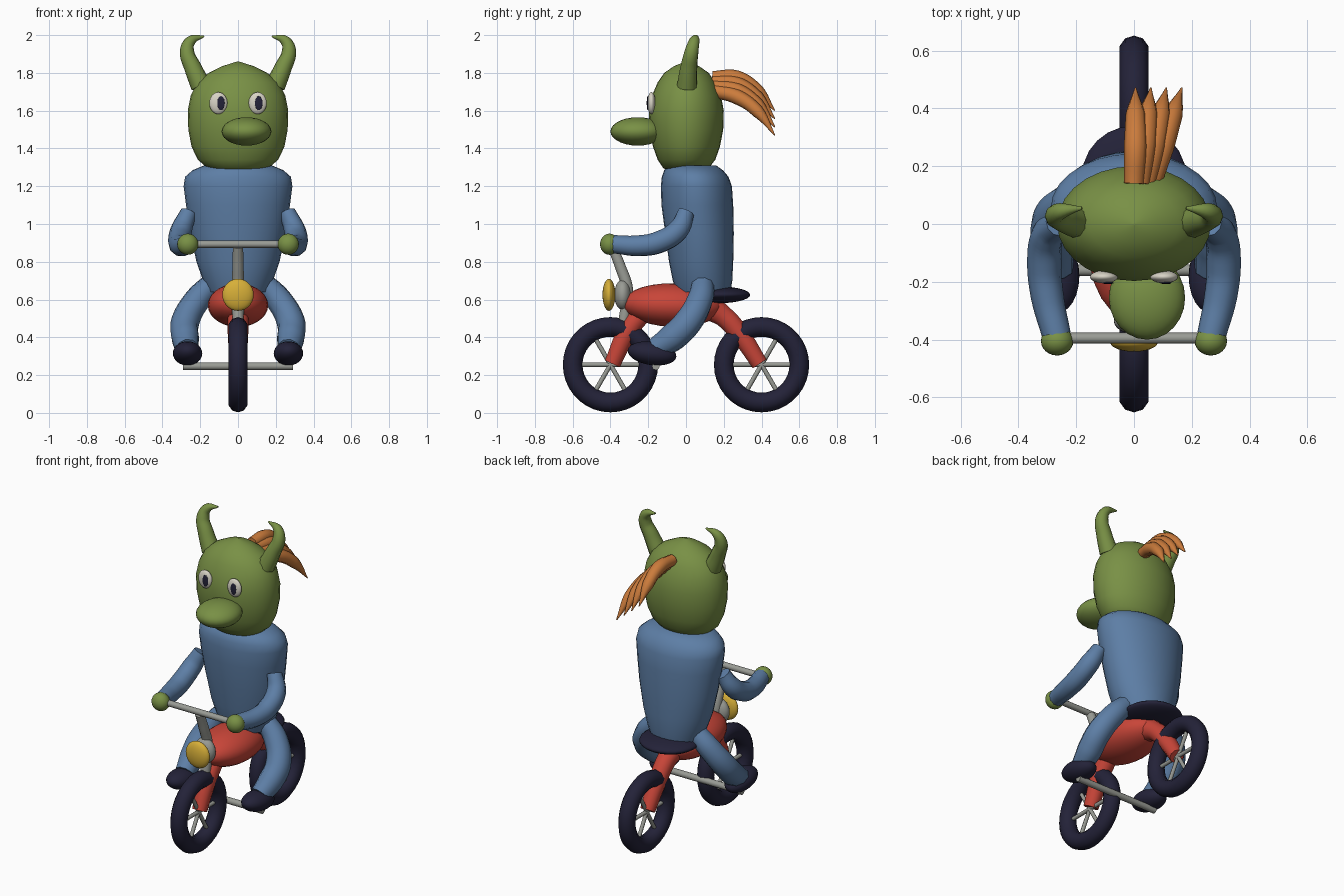
import bpy, bmesh, math
from mathutils import Vector

if "Cube" in bpy.data.objects:
    bpy.data.objects.remove(bpy.data.objects["Cube"])


def mat(name, r, g, b):
    m = bpy.data.materials.new(name)
    m.diffuse_color = (r, g, b, 1)
    m.use_nodes = True
    m.node_tree.nodes["Principled BSDF"].inputs["Base Color"].default_value = m.diffuse_color
    return m


GREEN = mat("skin_green", 0.19, 0.28, 0.06)
BLUE = mat("cloth_blue", 0.11, 0.21, 0.38)
RED = mat("frame_red", 0.58, 0.06, 0.04)
NAVY = mat("dark_navy", 0.017, 0.016, 0.04)
GREY = mat("metal_grey", 0.32, 0.33, 0.30)
YELLOW = mat("lamp_yellow", 0.68, 0.43, 0.04)
ORANGE = mat("hair_orange", 0.60, 0.20, 0.045)
WHITE = mat("eye_white", 0.68, 0.65, 0.56)


def finish(ob, name, material, angle=50):
    ob.name = name
    ob.data.materials.clear()
    ob.data.materials.append(material)
    bpy.ops.object.select_all(action='DESELECT')
    ob.select_set(True)
    bpy.context.view_layer.objects.active = ob
    bpy.ops.object.shade_smooth_by_angle(angle=math.radians(angle))
    return ob


def ellipsoid(name, material, loc, radii, rot=(0, 0, 0), segs=24, rings=14):
    bpy.ops.mesh.primitive_uv_sphere_add(segments=segs, ring_count=rings, radius=1,
                                         location=loc, rotation=rot)
    ob = bpy.context.object
    ob.scale = radii
    return finish(ob, name, material)


def rod(name, material, a, b, r, segs=12):
    a, b = Vector(a), Vector(b)
    d = b - a
    bpy.ops.mesh.primitive_cylinder_add(vertices=segs, radius=r, depth=d.length,
                                        location=(a + b) / 2)
    ob = bpy.context.object
    ob.rotation_euler = d.to_track_quat('Z', 'Y').to_euler()
    return finish(ob, name, material)


def tube(name, material, pts, radii, res=3):
    """Smooth tapered tube through the points."""
    cu = bpy.data.curves.new(name, 'CURVE')
    cu.dimensions = '3D'
    cu.bevel_depth = 1
    cu.bevel_resolution = res
    cu.use_fill_caps = True
    cu.resolution_u = 6
    sp = cu.splines.new('BEZIER')
    sp.bezier_points.add(len(pts) - 1)
    for bp, p, r in zip(sp.bezier_points, pts, radii):
        bp.co, bp.radius = p, r
        bp.handle_left_type = bp.handle_right_type = 'AUTO'
    ob = bpy.data.objects.new(name, cu)
    bpy.context.collection.objects.link(ob)
    bpy.ops.object.select_all(action='DESELECT')
    ob.select_set(True)
    bpy.context.view_layer.objects.active = ob
    bpy.ops.object.convert(target='MESH')
    return finish(bpy.context.object, name, material)


def loft(name, material, rings, n=28):
    """Skin through horizontal ellipses given as (z, y_front, y_back, x_radius)."""
    bm = bmesh.new()
    loops = []
    for z, y0, y1, rx in rings:
        loops.append([bm.verts.new((rx * math.cos(t), (y0 + y1) / 2 + (y1 - y0) / 2 * math.sin(t), z))
                      for t in (2 * math.pi * i / n for i in range(n))])
    for lo, hi in zip(loops, loops[1:]):
        for i in range(n):
            j = (i + 1) % n
            bm.faces.new((lo[i], lo[j], hi[j], hi[i]))
    bm.faces.new(loops[0][::-1])
    bm.faces.new(loops[-1])
    me = bpy.data.meshes.new(name)
    bm.to_mesh(me)
    bm.free()
    ob = bpy.data.objects.new(name, me)
    bpy.context.collection.objects.link(ob)
    return finish(ob, name, material)


# Wheels with three crossed spokes and hub
for tag, y in (("front", -0.40), ("rear", 0.40)):
    bpy.ops.mesh.primitive_torus_add(major_segments=36, minor_segments=10, major_radius=0.2,
                                     minor_radius=0.052, location=(0, y, 0.255),
                                     rotation=(0, math.pi / 2, 0))
    finish(bpy.context.object, tag + "_tyre", NAVY)
    for k in range(3):
        a = k * math.pi / 3
        d = Vector((0, math.cos(a), math.sin(a))) * 0.2
        c = Vector((0, y, 0.255))
        rod(tag + "_spoke", GREY, c - d, c + d, 0.012, 8)

# Red frame: body and forks
ellipsoid("frame_body", RED, (0, -0.07, 0.57), (0.16, 0.265, 0.115), (math.radians(-2), 0, 0))
tube("front_fork", RED, [(0, -0.24, 0.52), (0, -0.31, 0.43), (0, -0.39, 0.26)],
     [0.055, 0.055, 0.045])
tube("rear_fork", RED, [(0, 0.08, 0.58), (0, 0.2, 0.51), (0, 0.29, 0.41), (0, 0.39, 0.26)],
     [0.08, 0.058, 0.054, 0.045])

# Seat, steering and lamp
ellipsoid("seat", NAVY, (0, 0.165, 0.625), (0.18, 0.175, 0.045))
tube("steering_stem", GREY, [(0, -0.39, 0.88), (0, -0.35, 0.78), (0, -0.31, 0.65), (0, -0.33, 0.48)],
     [0.027, 0.03, 0.032, 0.03])
ellipsoid("lamp_mount", GREY, (0, -0.335, 0.625), (0.07, 0.045, 0.08))
ellipsoid("lamp", YELLOW, (0, -0.408, 0.625), (0.083, 0.034, 0.085))
rod("handlebar", GREY, (-0.27, -0.395, 0.893), (0.27, -0.395, 0.893), 0.019)
rod("pedal_bar", GREY, (-0.29, -0.16, 0.247), (0.29, -0.16, 0.247), 0.02)

# Torso and head
loft("torso", BLUE, [(0.64, -0.05, 0.235, 0.16), (0.70, -0.07, 0.245, 0.185),
                     (0.80, -0.09, 0.25, 0.22), (0.95, -0.11, 0.253, 0.252),
                     (1.10, -0.13, 0.25, 0.275), (1.20, -0.133, 0.243, 0.288),
                     (1.25, -0.128, 0.225, 0.28), (1.285, -0.115, 0.195, 0.24),
                     (1.31, -0.09, 0.16, 0.18)])
loft("head", GREEN, [(1.28, -0.08, 0.08, 0.10), (1.295, -0.12, 0.12, 0.16),
                     (1.34, -0.15, 0.155, 0.213), (1.41, -0.175, 0.18, 0.246),
                     (1.50, -0.193, 0.197, 0.263), (1.60, -0.197, 0.20, 0.266),
                     (1.68, -0.18, 0.185, 0.25), (1.75, -0.15, 0.155, 0.215),
                     (1.80, -0.115, 0.12, 0.155), (1.835, -0.065, 0.07, 0.085),
                     (1.86, -0.005, 0.005, 0.006)])
ellipsoid("snout", GREEN, (0.045, -0.255, 1.49), (0.132, 0.145, 0.075))

# Paired parts
for s, side in ((-1, "left"), (1, "right")):
    tube(side + "_arm", BLUE,
         [(s * 0.262, 0.0, 1.06), (s * 0.30, -0.04, 0.97), (s * 0.31, -0.14, 0.905),
          (s * 0.30, -0.25, 0.885), (s * 0.268, -0.385, 0.893)],
         [0.045, 0.058, 0.06, 0.057, 0.05])
    ellipsoid(side + "_hand", GREEN, (s * 0.266, -0.405, 0.893), (0.056, 0.05, 0.056))
    tube(side + "_leg", BLUE,
         [(s * 0.13, 0.09, 0.69), (s * 0.215, 0.075, 0.6), (s * 0.28, 0.01, 0.48),
          (s * 0.28, -0.07, 0.40), (s * 0.268, -0.16, 0.34)],
         [0.06, 0.07, 0.075, 0.075, 0.06])
    ellipsoid(side + "_shoe", NAVY, (s * 0.267, -0.18, 0.315), (0.078, 0.13, 0.062),
              (math.radians(-8), 0, 0))
    tube(side + "_horn", GREEN,
         [(s * 0.195, 0.005, 1.73), (s * 0.24, 0.015, 1.83), (s * 0.27, 0.03, 1.915),
          (s * 0.25, 0.045, 1.97), (s * 0.18, 0.055, 1.994)],
         [0.055, 0.046, 0.038, 0.028, 0.005])
    ellipsoid(side + "_eye", WHITE, (s * 0.104, -0.183, 1.64), (0.048, 0.022, 0.058))
    ellipsoid(side + "_pupil", NAVY, (s * 0.1 + 0.01, -0.2035, 1.64), (0.02, 0.0045, 0.037))

# Swept hair strands, each one lower and further to the side
for i in range(4):
    f = i / 3
    tube("hair_strand", ORANGE,
         [(0.06 * f, 0.14, 1.775 - 0.07 * f), (0.005 + 0.095 * f, 0.27, 1.773 - 0.10 * f),
          (0.005 + 0.13 * f, 0.38, 1.705 - 0.11 * f), (0.005 + 0.16 * f, 0.47, 1.60 - 0.13 * f)],
         [0.035, 0.04, 0.034, 0.003], 2)
